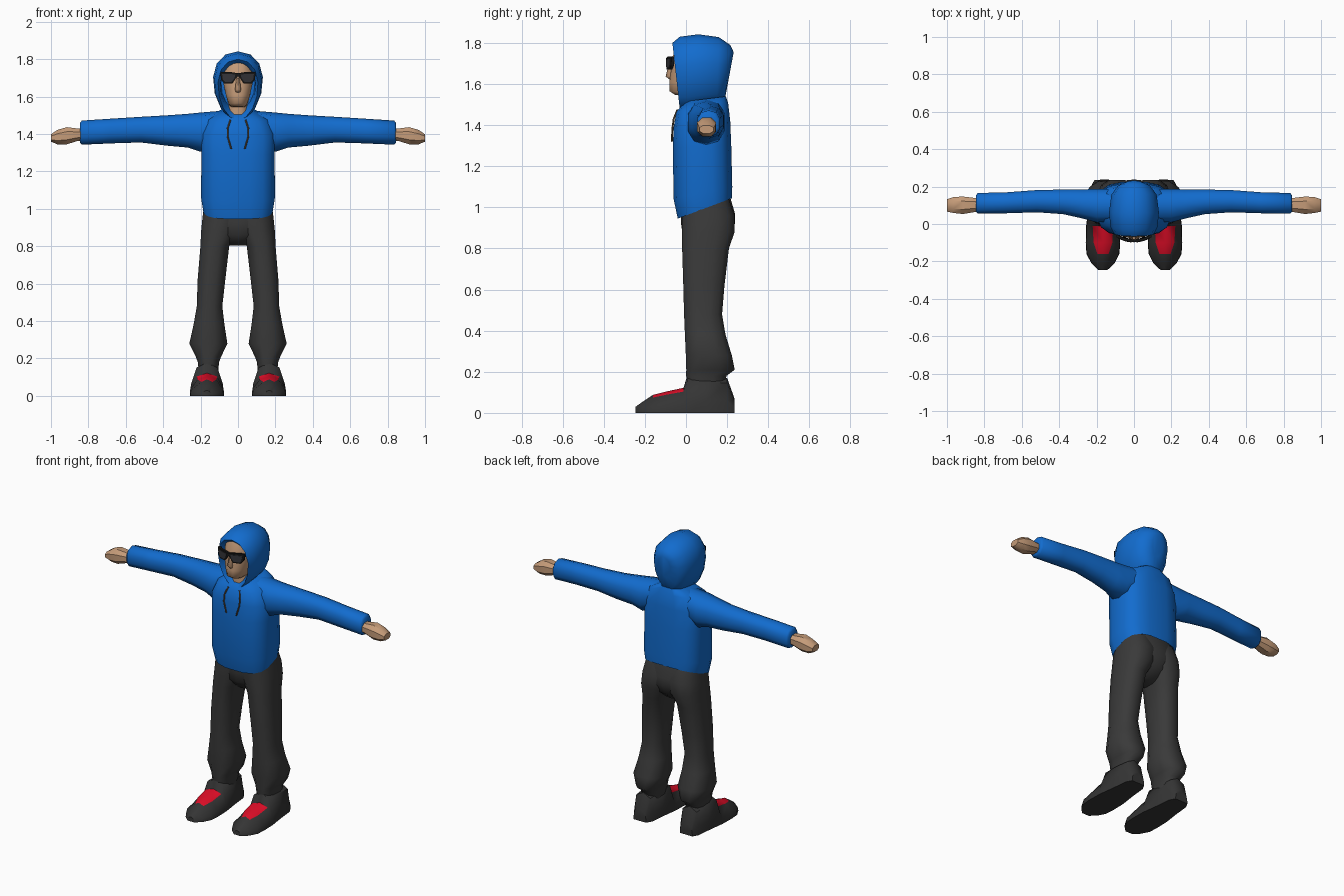
import bpy, bmesh, math
from mathutils import Vector


def material(name, rgb):
    m = bpy.data.materials.new(name)
    m.diffuse_color = (*rgb, 1)
    return m


BLUE = material("hoodie_blue", (0.006, 0.15, 0.62))
DARK = material("trouser_grey", (0.042, 0.042, 0.042))
SHOE = material("shoe_grey", (0.035, 0.035, 0.035))
RED = material("shoe_red", (0.72, 0.004, 0.02))
SKIN = material("skin", (0.56, 0.33, 0.19))
FRAME = material("frame_black", (0.008, 0.008, 0.008))
LENS = material("lens_grey", (0.035, 0.035, 0.04))
CORD = material("cord_brown", (0.11, 0.07, 0.04))


def spow(a, p):
    return math.copysign(abs(a) ** p, a)


def ring(c, u, v, n=12, p=0.8, taper=0.0):
    """Rounded-box ring around c; taper widens the +v end."""
    c, u, v = Vector(c), Vector(u), Vector(v)
    pts = []
    for i in range(n):
        a = 2 * math.pi * (i + 0.5) / n
        s = spow(math.sin(a), p)
        pts.append(c + u * (spow(math.cos(a), p) * (1 + taper * s)) + v * s)
    return pts


def finish(name, bm, mats, angle=60):
    bmesh.ops.recalc_face_normals(bm, faces=bm.faces[:])
    me = bpy.data.meshes.new(name)
    bm.to_mesh(me)
    bm.free()
    for m in mats:
        me.materials.append(m)
    ob = bpy.data.objects.new(name, me)
    bpy.context.collection.objects.link(ob)
    bpy.ops.object.select_all(action='DESELECT')
    ob.select_set(True)
    bpy.context.view_layer.objects.active = ob
    bpy.ops.object.shade_smooth_by_angle(angle=math.radians(angle))
    return ob


def loft(name, rings, mats, angle=60, rule=None):
    """Skin a list of rings, cap the ends, colour faces by rule(centre, normal)."""
    bm = bmesh.new()
    vs = [[bm.verts.new(p) for p in r] for r in rings]
    n = len(vs[0])
    for a, b in zip(vs, vs[1:]):
        for i in range(n):
            j = (i + 1) % n
            bm.faces.new((a[i], a[j], b[j], b[i]))
    bm.faces.new(vs[0])
    bm.faces.new(vs[-1])
    bmesh.ops.recalc_face_normals(bm, faces=bm.faces[:])
    if rule:
        for f in bm.faces:
            f.material_index = rule(f.calc_center_median(), f.normal)
    return finish(name, bm, mats, angle)


def zring(x0, x1, yf, yb, zf, zb=None, n=12, p=0.8):
    """Level ring, optionally tilted from front height zf to back height zb."""
    zb = zf if zb is None else zb
    return ring(((x0 + x1) / 2, (yf + yb) / 2, (zf + zb) / 2),
                ((x1 - x0) / 2, 0, 0), (0, (yb - yf) / 2, (zb - zf) / 2), n, p)


def xring(x, y0, y1, z0, z1, n=10, p=0.85):
    return ring((x, (y0 + y1) / 2, (z0 + z1) / 2),
                (0, (y1 - y0) / 2, 0), (0, 0, (z1 - z0) / 2), n, p)


# Hoodie body: half width, front y, back y, front z, back z
body = [(0.165, -0.02, 0.20, 0.975, 1.07), (0.187, -0.042, 0.225, 0.945, 1.045),
        (0.2, -0.062, 0.227, 1.04, 1.10), (0.198, -0.066, 0.222, 1.29, 1.30),
        (0.2, -0.062, 0.217, 1.39, 1.42), (0.165, -0.048, 0.207, 1.465, 1.505),
        (0.09, -0.005, 0.195, 1.515, 1.54)]
loft("hoodie_body", [zring(-w, w, f, b, zf, zb, 16, 0.68) for w, f, b, zf, zb in body], [BLUE])

# Hood: half width, top (y, z), bottom (y, z), from inside the opening to the back
hood = [(0.09, 0.02, 1.765, 0.03, 1.53), (0.094, -0.04, 1.775, -0.005, 1.505),
        (0.106, -0.066, 1.80, -0.03, 1.475), (0.125, -0.03, 1.83, 0.01, 1.47),
        (0.132, 0.06, 1.842, 0.07, 1.48), (0.12, 0.16, 1.828, 0.15, 1.49),
        (0.085, 0.215, 1.79, 0.19, 1.53), (0.04, 0.232, 1.755, 0.205, 1.61)]
loft("hood", [ring((0, (yt + yb) / 2, (zt + zb) / 2), (w, 0, 0),
                   (0, (yt - yb) / 2, (zt - zb) / 2), 14, 0.95, 0.14)
              for w, yt, zt, yb, zb in hood], [BLUE], 50)

# Head and neck: half width, front y, back y, front z, back z
head = [(0.035, -0.055, 0.05, 1.548, 1.54), (0.05, -0.082, 0.08, 1.565, 1.55),
        (0.066, -0.083, 0.1, 1.61, 1.60), (0.08, -0.075, 0.12, 1.67, 1.67),
        (0.085, -0.07, 0.13, 1.73, 1.73), (0.075, -0.045, 0.12, 1.79, 1.79)]
loft("head", [zring(-w, w, f, b, zf, zb, 12, 0.85) for w, f, b, zf, zb in head], [SKIN])
loft("neck", [zring(-w, w, -0.015, 0.11, z) for w, z in ((0.06, 1.47), (0.05, 1.58))], [SKIN])
loft("nose", [zring(-w, w, f, -0.05, z, n=6) for w, f, z in
              ((0.014, -0.082, 1.622), (0.018, -0.099, 1.638), (0.009, -0.083, 1.70))], [SKIN])

# Sunglasses: frame and inset lens on each side, wrapped around the face
OUTLINE = [(0.0, 1.725), (0.05, 1.733), (0.094, 1.733), (0.09, 1.69),
           (0.074, 1.67), (0.03, 1.67), (0.013, 1.695), (0.0, 1.708)]
LENS_OUT = [(0.014, 1.718), (0.05, 1.722), (0.085, 1.722), (0.081, 1.692),
            (0.07, 1.679), (0.034, 1.679), (0.02, 1.697)]


def wrapped_plate(name, pts, y, depth, side, mat):
    rings = [[(side * x, y + d + 3 * x * x, z) for x, z in pts] for d in (0, depth)]
    loft(name, rings, [mat], 30)


for side, tag in ((-1, "right"), (1, "left")):
    wrapped_plate(tag + "_glasses_frame", OUTLINE, -0.097, 0.014, side, FRAME)
    wrapped_plate(tag + "_lens", LENS_OUT, -0.099, 0.004, side, LENS)
    loft(tag + "_glasses_arm", [ring((side * 0.09, y, 1.718), (0.004, 0, 0), (0, 0, 0.01), 4)
                                for y in (-0.07, 0.03)], [FRAME], 30)

    # Sleeve: x, y range, z range
    sleeve = [(0.08, 0.01, 0.19, 1.36, 1.525), (0.2, 0.005, 0.192, 1.305, 1.515),
              (0.27, 0.025, 0.188, 1.328, 1.508), (0.38, 0.05, 0.187, 1.338, 1.5),
              (0.52, 0.06, 0.184, 1.355, 1.492), (0.68, 0.055, 0.172, 1.35, 1.482),
              (0.835, 0.053, 0.168, 1.343, 1.472), (0.845, 0.065, 0.155, 1.355, 1.46)]
    loft(tag + "_sleeve", [xring(side * x, *r) for x, *r in sleeve], [BLUE])

    # Mitten-shaped hand
    hand = [(0.82, 0.065, 0.14, 1.365, 1.43), (0.86, 0.06, 0.143, 1.36, 1.432),
            (0.915, 0.05, 0.15, 1.342, 1.44), (0.965, 0.056, 0.147, 1.342, 1.425),
            (1.0, 0.064, 0.135, 1.358, 1.4)]
    loft(tag + "_hand", [xring(side * x, *r, n=8) for x, *r in hand], [SKIN], 40)

    # Trouser leg: z, x range, y range
    leg = [(0.12, 0.105, 0.21, 0.01, 0.185), (0.18, 0.1, 0.216, -0.002, 0.2),
           (0.21, 0.088, 0.228, -0.002, 0.24), (0.28, 0.054, 0.263, -0.004, 0.226),
           (0.38, 0.07, 0.24, -0.008, 0.195), (0.48, 0.082, 0.222, -0.012, 0.178),
           (0.62, 0.066, 0.218, -0.016, 0.19), (0.8, 0.045, 0.203, -0.022, 0.212),
           (0.88, 0.0, 0.2, -0.024, 0.24), (0.96, -0.02, 0.192, -0.024, 0.24),
           (1.04, -0.02, 0.18, -0.02, 0.212)]
    loft(tag + "_trouser_leg", [zring(*sorted((side * a, side * b)), f, k, z)
                                for z, a, b, f, k in leg], [DARK])

    # Shoe: y, half width at sole, half width on top, height
    shoe = [(-0.245, 0.025, 0.012, 0.03), (-0.21, 0.062, 0.025, 0.055),
            (-0.16, 0.088, 0.03, 0.088), (-0.1, 0.092, 0.05, 0.103),
            (-0.012, 0.09, 0.055, 0.122), (0.005, 0.088, 0.056, 0.178),
            (0.1, 0.075, 0.055, 0.178), (0.2, 0.065, 0.05, 0.17), (0.236, 0.045, 0.035, 0.07)]
    cx = side * 0.166
    rings = [[(cx + x, y, z) for x, z in
              ((-b, 0), (b, 0), (b * 0.97, h * 0.35), (t, h * 0.85), (0, h),
               (-t, h * 0.85), (-b * 0.97, h * 0.35))] for y, b, t, h in shoe]
    loft(tag + "_shoe", rings, [SHOE, RED], 50,
         lambda c, n: int(-0.17 < c.y < -0.015 and c.z > 0.075 and n.z > 0.5))

    # Hood drawstring
    cu = bpy.data.curves.new(tag + "_drawstring", 'CURVE')
    cu.dimensions = '3D'
    cu.bevel_depth = 0.0045
    cu.bevel_resolution = 1
    cu.use_fill_caps = True
    path = [(0.04, -0.042, 1.475), (0.056, -0.06, 1.43), (0.055, -0.066, 1.385), (0.036, -0.069, 1.32)]
    sp = cu.splines.new('POLY')
    sp.points.add(len(path) - 1)
    for pt, (x, y, z) in zip(sp.points, path):
        pt.co = (side * x, y, z, 1)
    cu.materials.append(CORD)
    bpy.context.collection.objects.link(bpy.data.objects.new(tag + "_drawstring", cu))

# Trouser seat joining both legs
seat = [(0.05, 0.03, 0.15, 0.805), (0.13, -0.015, 0.215, 0.86),
        (0.18, -0.024, 0.238, 0.92), (0.19, -0.024, 0.238, 0.97), (0.18, -0.02, 0.212, 1.06)]
loft("trouser_seat", [zring(-w, w, f, b, z, n=14) for w, f, b, z in seat], [DARK])
